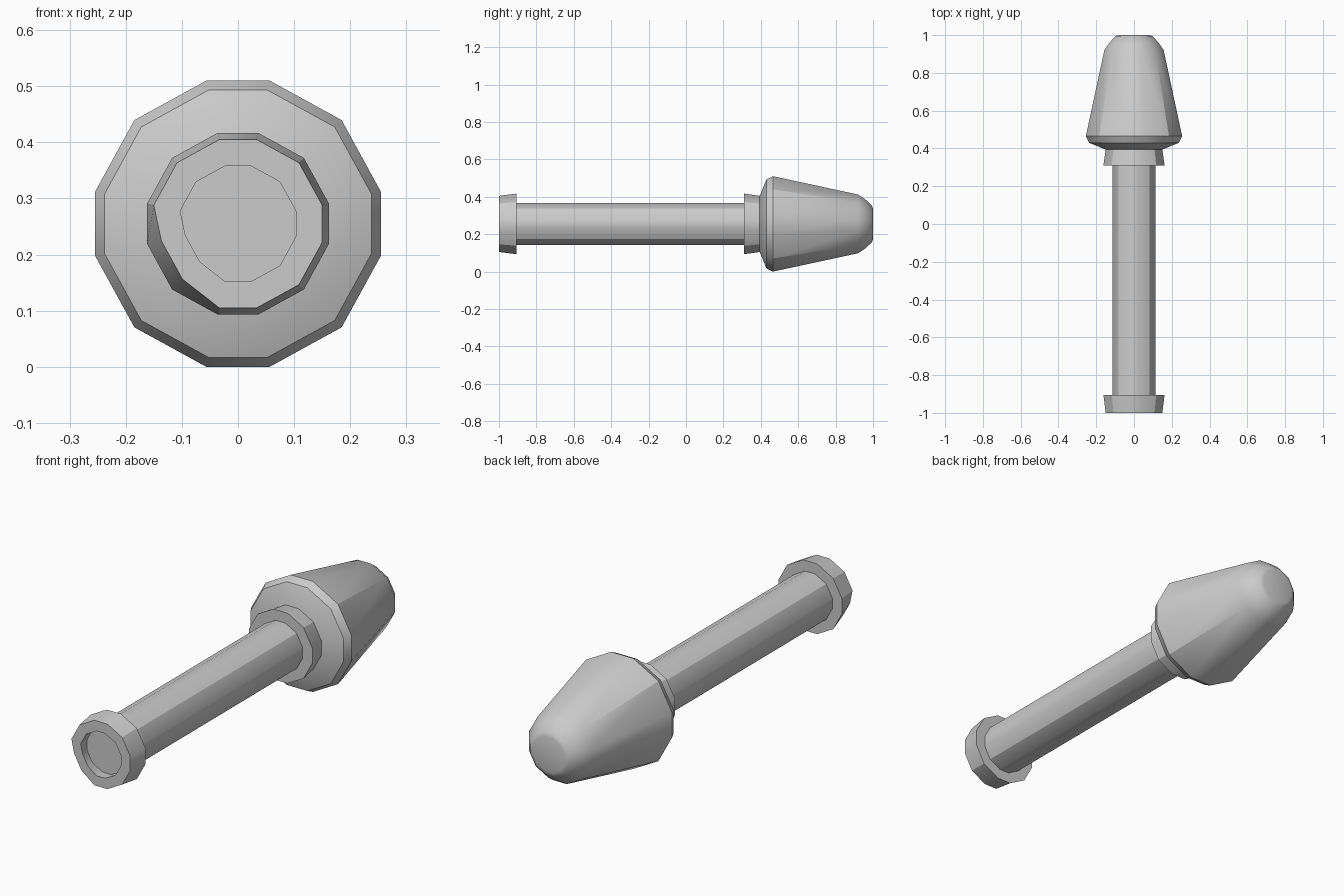
import bpy, bmesh
from math import radians, cos, sin

if "Cube" in bpy.data.objects:
    bpy.data.objects.remove(bpy.data.objects["Cube"])

Z = 0.255
# twelve-sided section, slightly narrower flats on the axes
ANGLES = [radians(q * 90 + a) for q in range(4) for a in (12.5, 45, 77.5)]
N = len(ANGLES)


def lathe(name, profile, closed=False, dent=None):
    """Sweep (y, flat half-width) profile around the y axis."""
    bm = bmesh.new()
    rings = []
    for i, (y, h) in enumerate(profile):
        ring = []
        for k, a in enumerate(ANGLES):
            r = h / cos(radians(12.5))
            if dent and (i, k) in dent:
                r *= 0.91
            ring.append(bm.verts.new((r * cos(a), y, Z + r * sin(a))))
        rings.append(ring)
    pairs = list(zip(rings, rings[1:]))
    if closed:
        pairs.append((rings[-1], rings[0]))
    else:
        bm.faces.new(rings[0])
        bm.faces.new(rings[-1])
    for p, q in pairs:
        for k in range(N):
            j = (k + 1) % N
            bm.faces.new((p[k], p[j], q[j], q[k]))
    bmesh.ops.recalc_face_normals(bm, faces=bm.faces)
    # smooth shading with hard edges, except on the rounded tip
    for f in bm.faces:
        f.smooth = True
    for e in bm.edges:
        tip = any(v.co.y > 0.95 for v in e.verts)
        e.smooth = tip or e.calc_face_angle(0) < radians(30)
    mesh = bpy.data.meshes.new(name)
    bm.to_mesh(mesh)
    bm.free()
    ob = bpy.data.objects.new(name, mesh)
    bpy.context.collection.objects.link(ob)
    return ob


# handle shaft; its end is the floor of the recess in the end collar
lathe("shaft", [(-0.955, 0.113), (0.35, 0.113)])

# flared end collar with a shallow recess and a small dent low on the left
lathe("end_collar",
      [(-0.95, 0.103), (-1.0, 0.103), (-1.0, 0.150), (-0.905, 0.162), (-0.905, 0.110)],
      closed=True, dent={(1, 6), (2, 6), (1, 7), (2, 7)})

# flared collar under the head
lathe("head_collar", [(0.31, 0.162), (0.395, 0.150)])

# tapered head with a rounded tip
lathe("head", [(0.392, 0.145), (0.43, 0.238), (0.465, 0.255), (0.92, 0.157),
               (0.96, 0.130), (0.995, 0.097), (1.0, 0.08)])
